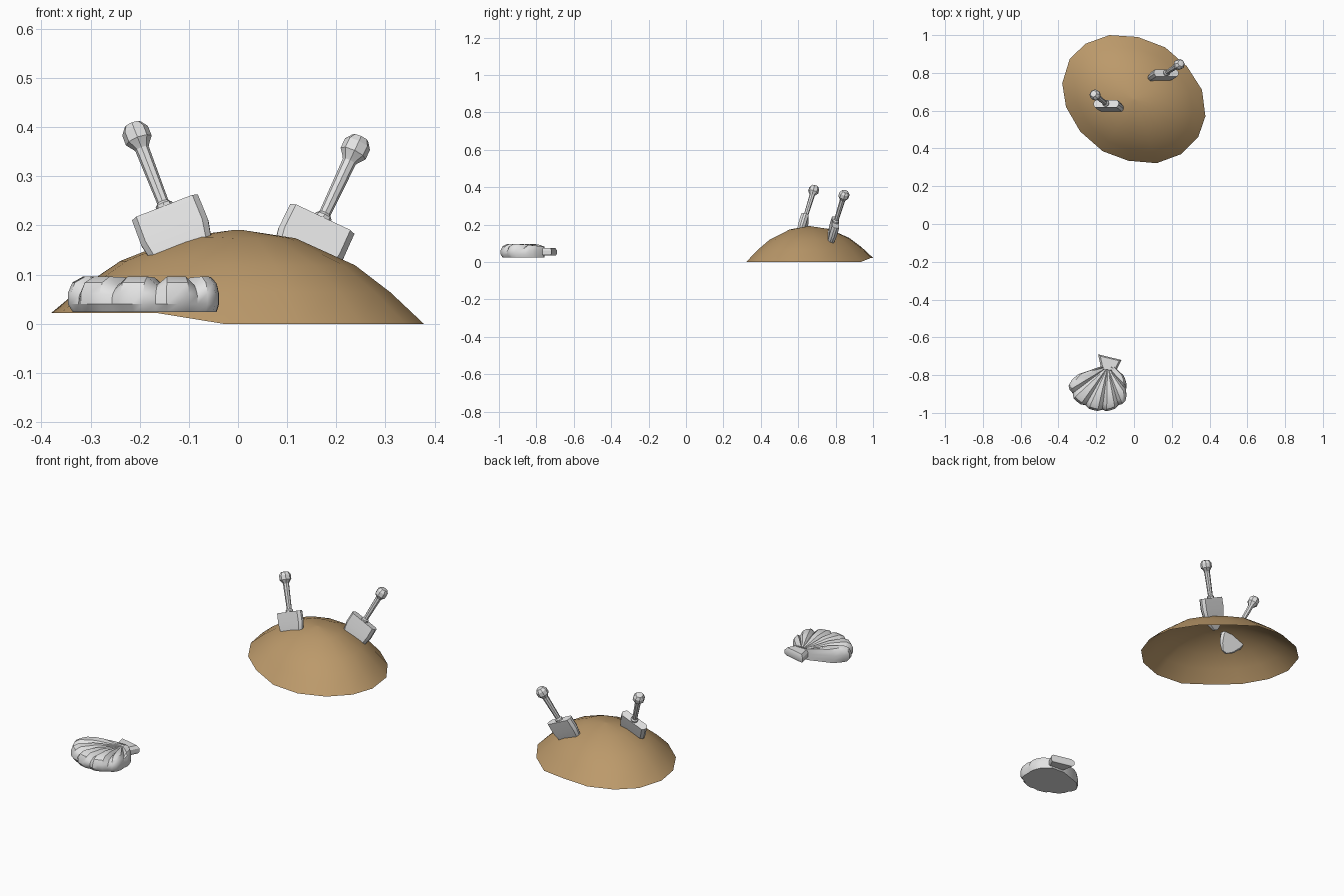
import bpy, bmesh, math
from mathutils import Vector

if "Cube" in bpy.data.objects:
    bpy.data.objects.remove(bpy.data.objects["Cube"])


def material(name, rgb):
    m = bpy.data.materials.new(name)
    m.diffuse_color = (*rgb, 1)
    m.use_nodes = True
    m.node_tree.nodes["Principled BSDF"].inputs["Base Color"].default_value = m.diffuse_color
    return m


SAND = material("sand", (0.50, 0.32, 0.145))
GREY = material("light grey", (0.77, 0.77, 0.77))


def loft(name, rings, mat, cap_start=True, cap_end=True, smooth=None):
    """Skin equal-length rings of points; optionally close both ends."""
    bm = bmesh.new()
    loops = [[bm.verts.new(p) for p in ring] for ring in rings]
    n = len(loops[0])
    for a, b in zip(loops, loops[1:]):
        for i in range(n):
            j = (i + 1) % n
            bm.faces.new((a[i], a[j], b[j], b[i]))
    if cap_start:
        bm.faces.new(loops[0][::-1])
    if cap_end:
        bm.faces.new(loops[-1])
    bmesh.ops.recalc_face_normals(bm, faces=bm.faces)
    me = bpy.data.meshes.new(name)
    bm.to_mesh(me)
    bm.free()
    me.materials.append(mat)
    ob = bpy.data.objects.new(name, me)
    bpy.context.collection.objects.link(ob)
    if smooth:
        bpy.ops.object.select_all(action='DESELECT')
        bpy.context.view_layer.objects.active = ob
        ob.select_set(True)
        bpy.ops.object.shade_smooth_by_angle(angle=math.radians(smooth))
    return ob


# Sand mound: open dome on an irregular rim, lifted slightly on the left
rim = [(0.02, .99), (-.13, 1.0), (-.255, .955), (-.34, .875), (-.38, .745), (-.36, .62),
       (-.285, .49), (-.165, .385), (-.03, .335), (.12, .322), (.25, .37), (.34, .46),
       (.378, .57), (.36, .71), (.28, .835), (.165, .935)]
cx, cy = 0.0, 0.66
rings = []
for f, z in [(1, 0), (.82, .064), (.63, .119), (.31, .174), (.02, .191)]:
    rings.append([(cx + (x - cx) * f, cy + (y - cy) * f,
                   z + (.022 * f * f if i < 8 else 0)) for i, (x, y) in enumerate(rim)])
loft("sand_mound", rings, SAND, cap_start=False, smooth=60)


# Shovels: lathed handle with knob, and a thick tapering blade
def shovel(side, base, slope):
    base = Vector(base)
    d = Vector((slope, .31, 1)).normalized()
    w = Vector((1, 0, -slope)).normalized()
    n = w.cross(d)
    handle = [(.017, -.01), (.018, .008), (.012, .014), (.0145, .135), (.018, .141),
              (.028, .154), (.028, .176), (.018, .190), (.004, .192)]
    loft(side + "_shovel_handle",
         [[base + d * h + w * (r * math.cos(math.tau * k / 8)) + n * (r * math.sin(math.tau * k / 8))
           for k in range(8)] for r, h in handle], GREY, smooth=25)
    section = [(-1, -.3), (-.85, -1), (.85, -1), (1, -.3), (1, .3), (.85, 1), (-.85, 1), (-1, .3)]
    blade = [(0, .072, .02), (.055, .073, .02), (.095, .065, .017), (.135, .043, .012), (.162, .014, .006)]
    loft(side + "_shovel_blade",
         [[base - d * v + w * (a * hw) + n * (b * ht) for a, b in section]
          for v, hw, ht in blade], GREY, smooth=30)


shovel("left", (-.148, .637, .235), -.39)
shovel("right", (.171, .80, .212), .47)

# Seashell: ribbed fan around a pivot, radius given by angle
px, py = -.14, -.757
outline = [(178, .04), (195, .17), (204, .227), (221, .245), (244, .243), (267, .236),
           (284, .221), (298, .203), (310, .158), (330, .10), (358, .04)]


def radius(a):
    for (a0, r0), (a1, r1) in zip(outline, outline[1:]):
        if a <= a1:
            return r0 + (r1 - r0) * (a - a0) / (a1 - a0)
    return outline[-1][1]


RIBS, STEP = 6, 4
angles = [178] + [194 + 138 * i / (RIBS * STEP) for i in range(RIBS * STEP + 1)] + [358]
rings = []
# scale, height, groove depth, rim notch
for f, z, groove, notch in [(.95, .024, 0, .03), (1, .04, 0, .04), (1, .062, .004, .05), (.955, .084, .014, .05),
                            (.85, .096, .017, 0), (.55, .094, .014, 0), (.25, .080, .006, 0), (.06, .072, 0, 0)]:
    ring = []
    for k, a in enumerate(angles):
        g = 1 if (k - 1) % STEP == 0 and 1 < k < len(angles) - 2 else 0
        edge = min(1, radius(a) / .2)
        r = radius(a) * f * (1 - notch * g)
        t = math.radians(a)
        ring.append((px + r * math.cos(t), py + r * math.sin(t),
                     .05 + (z - groove * g - .05) * (edge * .4 + .6)
                     if z > .05 else z))
    rings.append(ring)
loft("seashell_fan", rings, GREY, smooth=35)

# Seashell hinge: flared block behind the fan
hinge = [(-.19, -.69), (-.066, -.72), (-.098, -.785), (-.172, -.775)]
hx, hy = -.13, -.74
loft("seashell_hinge",
     [[(hx + (x - hx) * s, hy + (y - hy) * s, z) for x, y in hinge]
      for s, z in [(.88, .034), (1, .043), (1, .062), (.8, .076)]], GREY, smooth=30)
